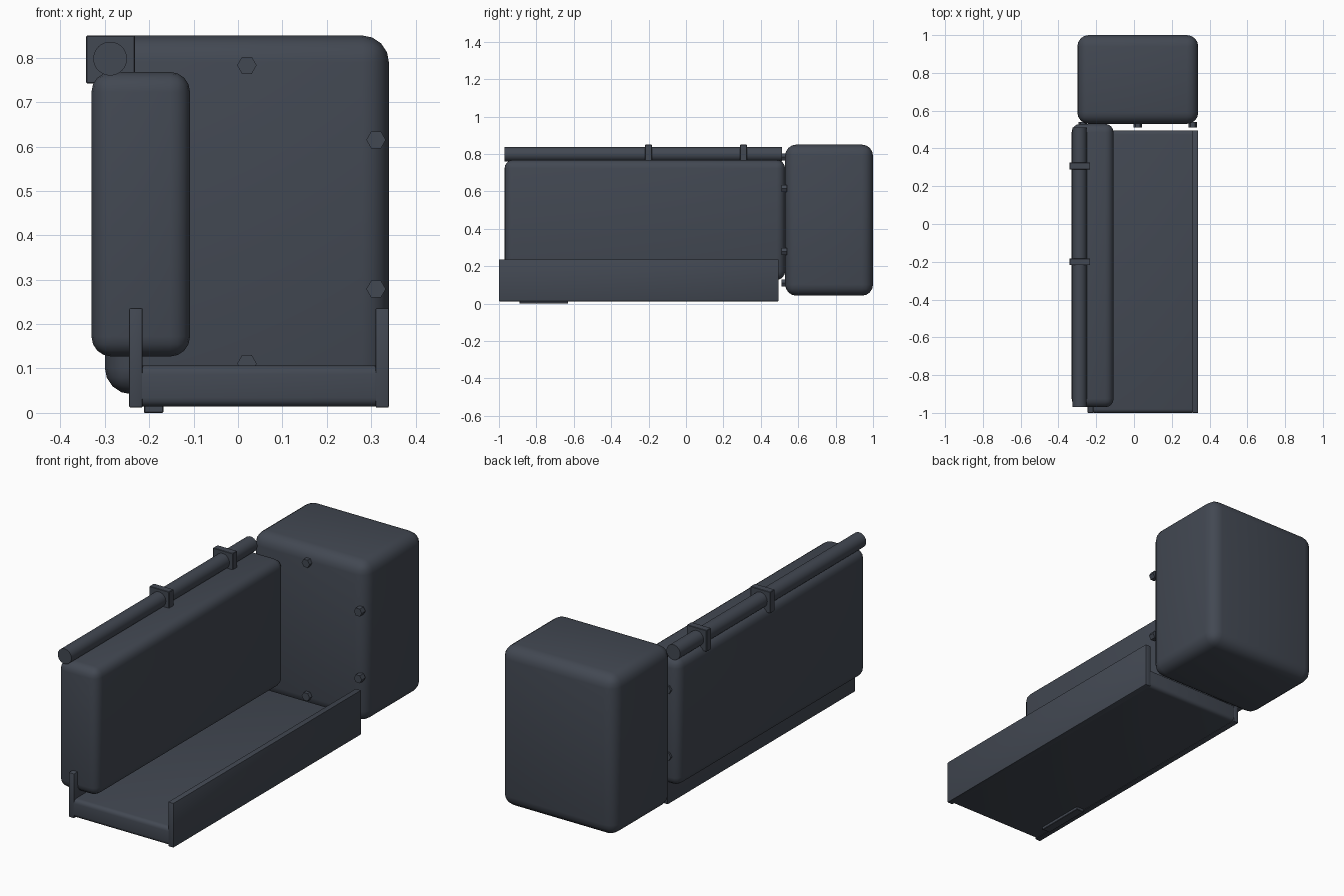
import bpy, math

if "Cube" in bpy.data.objects:
    bpy.data.objects.remove(bpy.data.objects["Cube"])

mat = bpy.data.materials.new("dark_slate")
mat.diffuse_color = (0.055, 0.065, 0.085, 1)
mat.use_nodes = True
mat.node_tree.nodes["Principled BSDF"].inputs["Base Color"].default_value = mat.diffuse_color


def finish(ob, name, bevel=0, segments=1):
    ob.name = name
    ob.data.materials.append(mat)
    bpy.ops.object.transform_apply(location=False, rotation=True, scale=True)
    if bevel:
        m = ob.modifiers.new("bevel", 'BEVEL')
        m.width, m.segments = bevel, segments
        bpy.ops.object.modifier_apply(modifier=m.name)
    bpy.ops.object.shade_smooth_by_angle(angle=math.radians(35))
    return ob


def box(name, x, y, z, bevel=0, segments=1):
    """Box from (min, max) ranges with optional rounded edges."""
    bpy.ops.mesh.primitive_cube_add(size=1, location=[sum(r) / 2 for r in (x, y, z)])
    ob = bpy.context.object
    ob.scale = [r[1] - r[0] for r in (x, y, z)]
    return finish(ob, name, bevel, segments)


def rod(name, x, z, y, radius, sides, turn=0.0):
    """Cylinder lying along y."""
    bpy.ops.mesh.primitive_cylinder_add(
        vertices=sides, radius=radius, depth=y[1] - y[0],
        location=(x, sum(y) / 2, z), rotation=(math.pi / 2, turn, 0))
    return finish(bpy.context.object, name)


# Rear housing and long side panel
box("rear_housing", (-0.30, 0.34), (0.53, 1.0), (0.042, 0.85), 0.06, 4)
box("side_panel", (-0.33, -0.108), (-0.97, 0.53), (0.127, 0.768), 0.045, 4)

# Tray: floor, two walls and a small strip underneath
box("tray_floor", (-0.232, 0.327), (-1.0, 0.495), (0.014, 0.107), 0.02, 4)
for side, x in (("left", (-0.245, -0.215)), ("right", (0.31, 0.34))):
    box(f"tray_wall_{side}", x, (-1.0, 0.495), (0.012, 0.236), 0.003, 2)
box("tray_foot", (-0.212, -0.168), (-0.89, -0.63), (0.0, 0.03), 0.002)

# Top pipe with two clamps
rod("top_pipe", -0.288, 0.798, (-0.97, 0.512), 0.038, 32)
for i, y in enumerate((-0.20, 0.307)):
    box(f"pipe_clamp_{i + 1}", (-0.342, -0.232), (y - 0.018, y + 0.018),
        (0.742, 0.85), 0.002)

# Ring of six hex bolts on the front of the housing
for i in range(6):
    a = math.radians(30 + 60 * i)
    rod(f"bolt_{i + 1}", 0.02 + 0.336 * math.cos(a), 0.447 + 0.336 * math.sin(a),
        (0.51, 0.54), 0.022, 6, math.radians(30))
